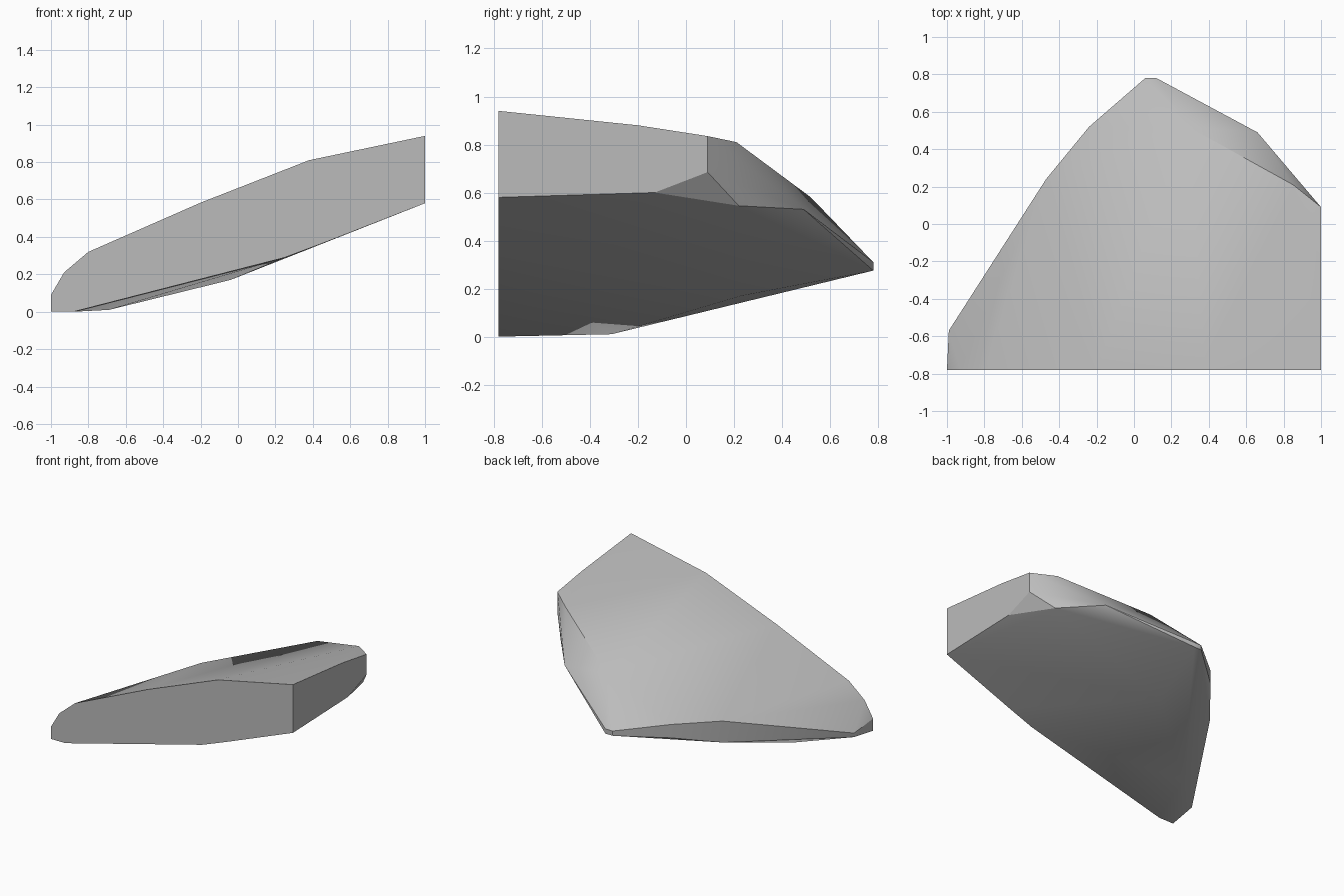
import bpy, bmesh, math

cube = bpy.data.objects.get("Cube")
if cube:
    bpy.data.objects.remove(cube, do_unlink=True)

# Grey stone colour
stone = bpy.data.materials.new("stone_grey")
stone.use_nodes = True
GREY = (0.5, 0.5, 0.5, 1)
stone.diffuse_color = GREY
stone.node_tree.nodes["Principled BSDF"].inputs["Base Color"].default_value = GREY

# Flat cut front: outline as (x, z)
front_y = -0.78
front = [(-1, 0), (-1, .09), (-.93, .21), (-.8, .32), (-.2, .583), (.38, .81),
         (1, .94), (1, .58), (.45, .365), (.25, .29), (-.88, 0)]
points = [(x, front_y, z) for x, z in front]

# Flat cut side: rear corners as (y, z)
side = [(-.2, .88), (.09, .835), (.09, .685), (-.13, .6)]
points += [(1, y, z) for y, z in side]

# Corners of the weathered back, top ridge and underside
points += [(.85, .21, .81), (.88, .22, .545), (.66, .49, .53), (.29, .52, .58),
           (.06, .78, .31), (.12, .78, .31), (.12, .78, .275), (.06, .78, .275),
           (-.24, .52, .34), (-.24, .52, .24), (-.47, .24, .32), (-.47, .24, .16),
           (-.99, -.57, .06), (-.99, -.57, .03), (-.69, -.31, .01), (-.04, .23, .17)]

# Rock body wrapped around the corners
bm = bmesh.new()
for p in points:
    bm.verts.new(p)
hull = bmesh.ops.convex_hull(bm, input=bm.verts)
loose = [v for v in bm.verts if not v.link_faces]
bmesh.ops.delete(bm, geom=loose, context='VERTS')
bmesh.ops.dissolve_limit(bm, angle_limit=math.radians(0.5), verts=bm.verts, edges=bm.edges)
bmesh.ops.recalc_face_normals(bm, faces=bm.faces)
mesh = bpy.data.meshes.new("rock")
bm.to_mesh(mesh)
bm.free()
mesh.materials.append(stone)
rock = bpy.data.objects.new("rock", mesh)
bpy.context.collection.objects.link(rock)

# Soft shading that keeps the cut edges crisp
bpy.context.view_layer.objects.active = rock
rock.select_set(True)
bpy.ops.object.shade_smooth_by_angle(angle=math.radians(30))
